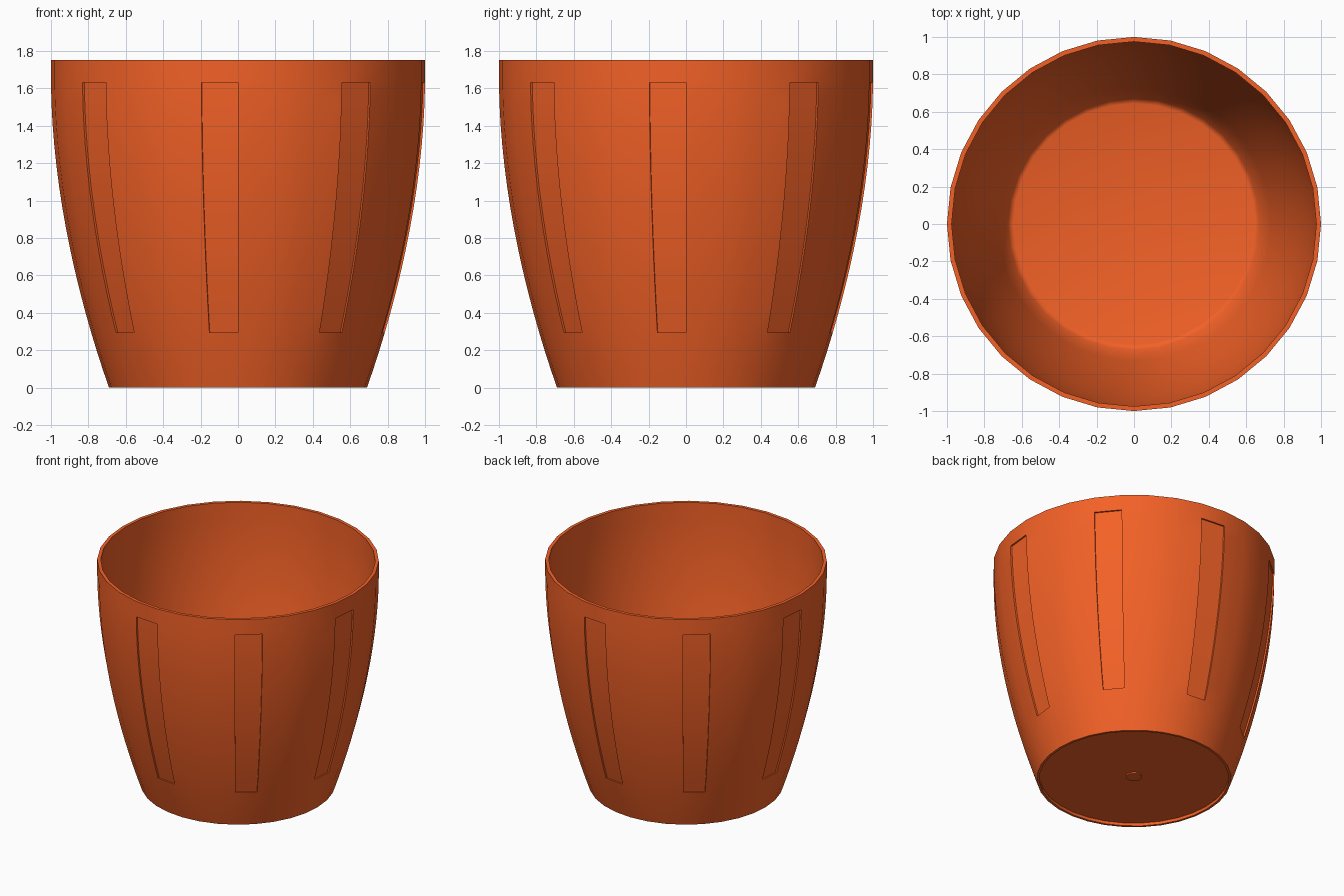
import bpy, bmesh, math

if "Cube" in bpy.data.objects:
    bpy.data.objects.remove(bpy.data.objects["Cube"])

N = 32                      # sides of the pot
H, WALL, DEPTH = 1.75, 0.025, 0.012
P_LO, P_HI = 0.295, 1.63    # panel bottom and top


def radius(z):
    return 1.0 - 0.31 * max(0.0, (1.65 - z) / 1.65) ** 1.86


# Profile: underside -> foot ring -> outer wall -> rim -> inner wall -> floor
panel_z = [P_LO + (P_HI - P_LO) * i / 12 for i in range(13)]
outer_z = [0.0, 0.1, 0.2] + panel_z + [H]
inner_z = [H] + panel_z[::-1] + [0.2, 0.1]
profile = [(0.055, 0.012), (0.055, 0.022), (0.67, 0.022), (0.672, 0.0)]
profile += [(radius(z), z) for z in outer_z]
profile += [(radius(z) - WALL, z) for z in inner_z]
profile += [(0.672, 0.06), (0.662, 0.046), (0.645, 0.04)]
first_outer = 4
row_lo = first_outer + outer_z.index(panel_z[0])
row_hi = row_lo + 12

bm = bmesh.new()
rings = [[bm.verts.new((r * math.cos(2 * math.pi * i / N),
                        r * math.sin(2 * math.pi * i / N), z))
          for i in range(N)] for r, z in profile]
panels = []
for k in range(len(rings) - 1):
    a, b = rings[k], rings[k + 1]
    for i in range(N):
        j = (i + 1) % N
        f = bm.faces.new((a[i], a[j], b[j], b[i]))
        # every fourth side carries a recessed panel
        if i % 4 == 3 and row_lo <= k < row_hi:
            panels.append(f)
bm.faces.new(rings[0][::-1])
bm.faces.new(rings[-1])
bmesh.ops.recalc_face_normals(bm, faces=bm.faces)

# Recessed panels: push the panel faces towards the axis
ext = bmesh.ops.extrude_face_region(bm, geom=panels)
for v in (g for g in ext["geom"] if isinstance(g, bmesh.types.BMVert)):
    s = 1 - DEPTH / math.hypot(v.co.x, v.co.y)
    v.co.x *= s
    v.co.y *= s
bmesh.ops.delete(bm, geom=[f for f in panels if f.is_valid], context="FACES")
bmesh.ops.recalc_face_normals(bm, faces=bm.faces)

mesh = bpy.data.meshes.new("plant_pot")
bm.to_mesh(mesh)
bm.free()
pot = bpy.data.objects.new("plant_pot", mesh)
bpy.context.collection.objects.link(pot)

# Terracotta orange
mat = bpy.data.materials.new("orange")
mat.diffuse_color = (0.9, 0.12, 0.02, 1)
mat.use_nodes = True
mat.node_tree.nodes["Principled BSDF"].inputs["Base Color"].default_value = mat.diffuse_color
mesh.materials.append(mat)

bpy.context.view_layer.objects.active = pot
pot.select_set(True)
bpy.ops.object.shade_smooth_by_angle(angle=math.radians(40))
